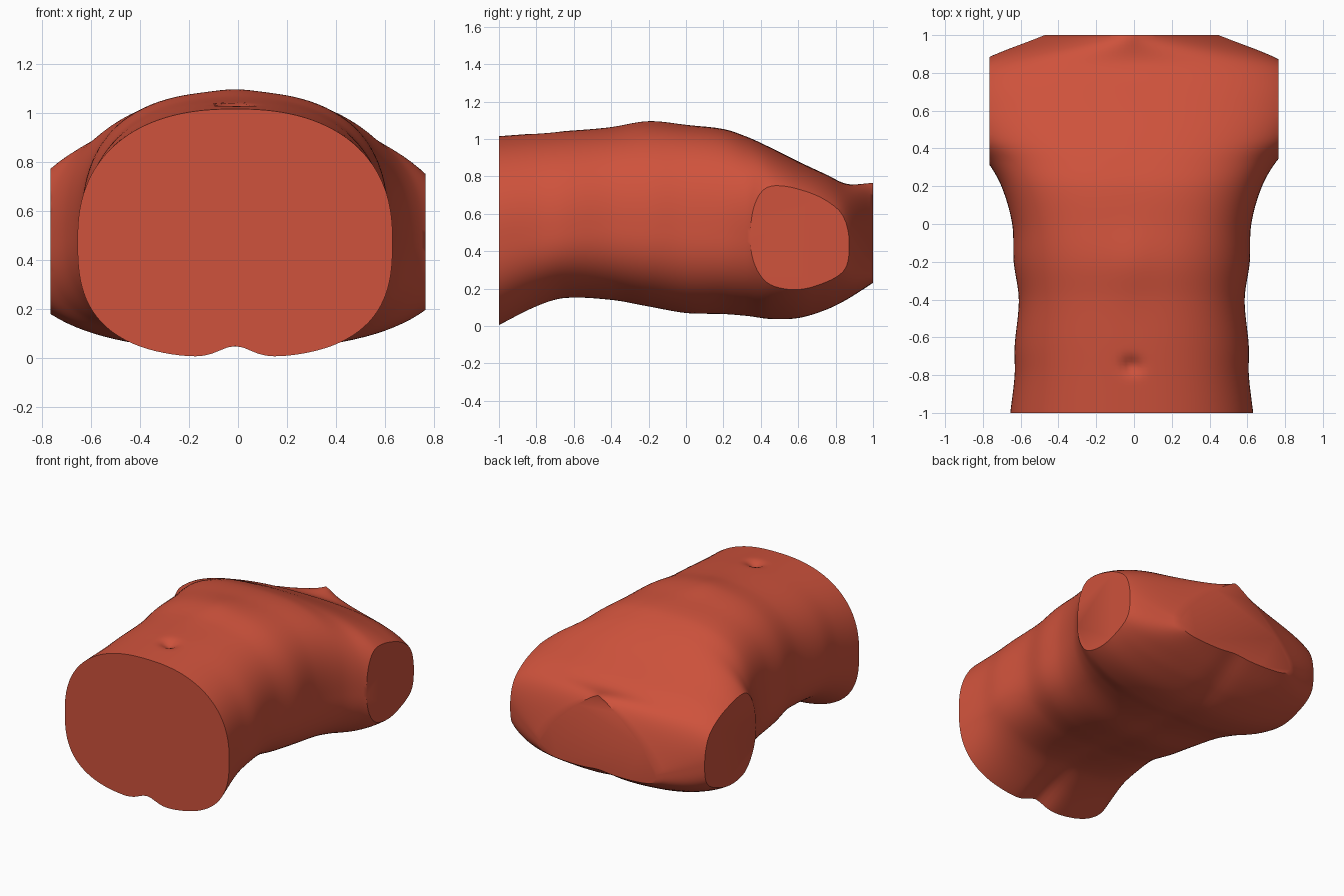
import bpy
import bmesh
import math

RING, STEPS = 128, 110
ARM_CUT = 0.765
SHIFT = -0.012

if "Cube" in bpy.data.objects:
    bpy.data.objects.remove(bpy.data.objects["Cube"], do_unlink=True)

skin = bpy.data.materials.new("terracotta skin")
skin.use_nodes = True
colour = (0.62, 0.085, 0.045, 1)
skin.diffuse_color = colour
skin.node_tree.nodes["Principled BSDF"].inputs["Base Color"].default_value = colour

# Body stations from hips to neck:
# y, half width, back z, widest z, chest z, upper roundness, lower roundness
STATIONS = [
    (-1, .643, 0, .48, 1.015, 2.35, 2.8),
    (-.8, .62, .1, .5, 1.03, 2.4, 2.6),
    (-.65, .62, .145, .51, 1.042, 2.4, 2.5),
    (-.4, .598, .135, .53, 1.06, 2.5, 2.5),
    (-.2, .625, .1, .52, 1.085, 2.5, 2.5),
    (0, .633, .065, .51, 1.072, 2.7, 2.5),
    (.2, .69, .06, .49, 1.053, 2.7, 2.5),
    (.33, .765, .05, .47, 1.01, 2.6, 2.5),
    (.45, .87, .035, .47, .955, 2.5, 2.5),
    (.6, .91, .04, .47, .88, 2.5, 2.5),
    (.75, .88, .085, .47, .81, 2.5, 2.6),
    (.86, .8, .14, .45, .76, 2.2, 2.8),
    (1, .46, .23, .33, .765, 1.2, 4),
]


def tangent(i, col):
    a, b = STATIONS[max(i - 1, 0)], STATIONS[min(i + 1, len(STATIONS) - 1)]
    return (b[col] - a[col]) / (b[0] - a[0])


def station(y):
    """Smoothly interpolate all section values at y."""
    i = 0
    while i < len(STATIONS) - 2 and y > STATIONS[i + 1][0]:
        i += 1
    a, b = STATIONS[i], STATIONS[i + 1]
    d = b[0] - a[0]
    t = (y - a[0]) / d
    values = []
    for col in range(1, len(a)):
        values.append((2 * t**3 - 3 * t**2 + 1) * a[col]
                      + (t**3 - 2 * t**2 + t) * d * tangent(i, col)
                      + (3 * t**2 - 2 * t**3) * b[col]
                      + (t**3 - t**2) * d * tangent(i + 1, col))
    return values


def bell(value, size):
    return math.exp(-(value / size) ** 2)


def section_point(y, angle):
    w, low, mid, high, n_up, n_low = station(y)
    c, s = math.cos(angle), math.sin(angle)
    # blend the two roundness values across the widest line
    n = n_up if s >= 0 else n_low
    r = (abs(c) ** n + abs(s) ** n) ** (-1 / n)
    x = w * c * r
    z = mid + (high - mid if s >= 0 else mid - low) * s * r
    if s > 0:
        # navel and breastbone ridge
        z -= 0.035 * bell(math.hypot(x, y + .75), .045)
        z += 0.01 * bell(x, .1) * bell(y + .2, .2)
    else:
        # spine groove, deepening between the buttocks
        z += (0.012 + 0.035 * bell(y + 1, .2)) * bell(x, .09) * -s
    return (x + SHIFT, y, z)


# Loft the torso with closed hip and neck cuts
bm = bmesh.new()
rings = []
for j in range(STEPS + 1):
    y = -1 + 2 * j / STEPS
    rings.append([bm.verts.new(section_point(y, 2 * math.pi * k / RING))
                  for k in range(RING)])
for a, b in zip(rings, rings[1:]):
    for k in range(RING):
        m = (k + 1) % RING
        bm.faces.new((a[k], a[m], b[m], b[k]))
bm.faces.new(rings[0])
bm.faces.new(rings[-1])

# Slice both shoulders flat and close the arm cuts
for side in (-1, 1):
    cut = bmesh.ops.bisect_plane(
        bm, geom=bm.verts[:] + bm.edges[:] + bm.faces[:],
        plane_co=(side * ARM_CUT, 0, 0), plane_no=(side, 0, 0), clear_outer=True)
    rim = [e for e in cut["geom_cut"] if isinstance(e, bmesh.types.BMEdge)]
    bmesh.ops.edgeloop_fill(bm, edges=rim)
bmesh.ops.recalc_face_normals(bm, faces=bm.faces[:])

mesh = bpy.data.meshes.new("torso")
bm.to_mesh(mesh)
bm.free()
mesh.materials.append(skin)
torso = bpy.data.objects.new("torso", mesh)
bpy.context.collection.objects.link(torso)

bpy.ops.object.select_all(action="DESELECT")
torso.select_set(True)
bpy.context.view_layer.objects.active = torso
bpy.ops.object.shade_smooth_by_angle(angle=math.radians(40))
